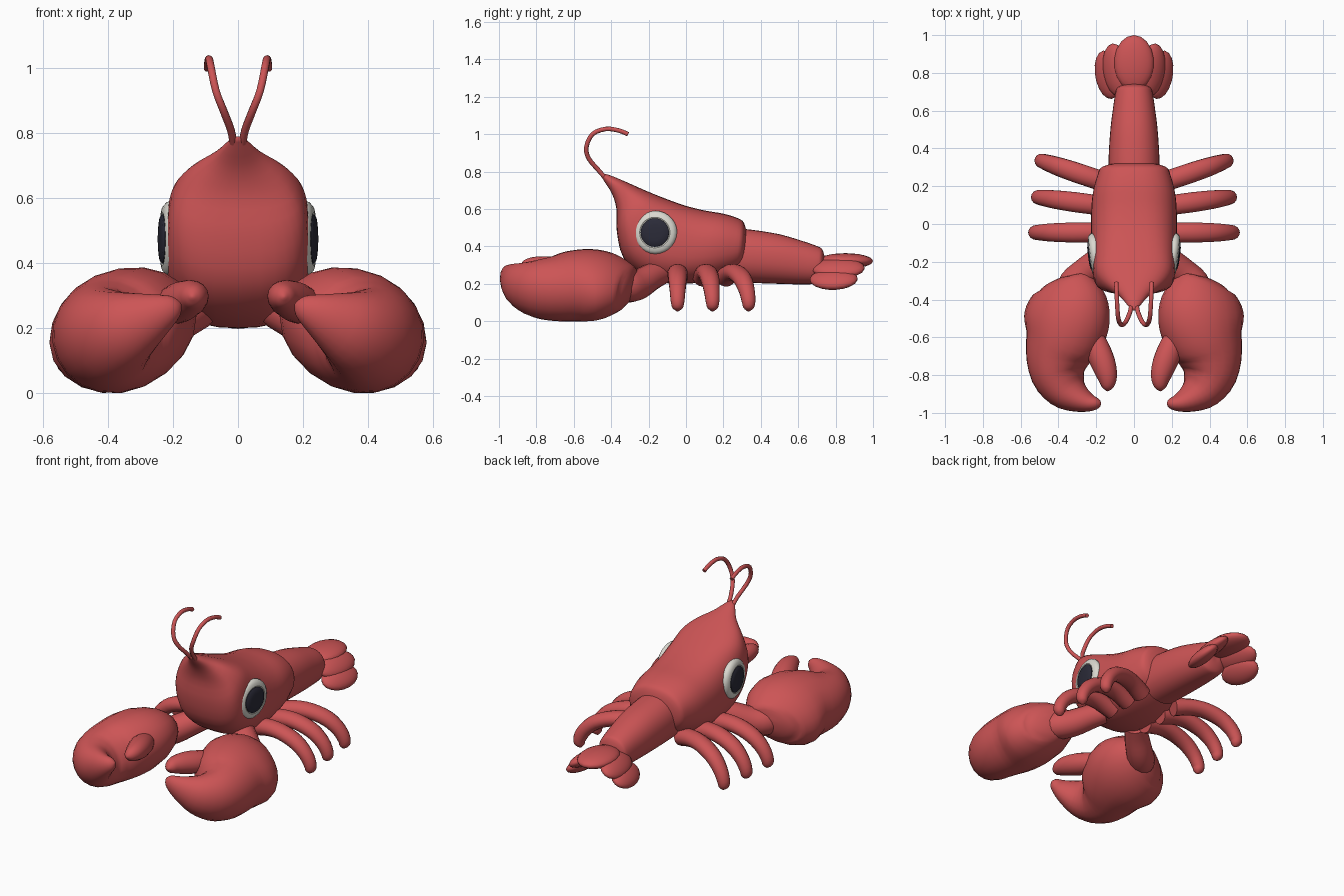
import bpy, bmesh, math
from mathutils import Vector, Matrix, Euler

if "Cube" in bpy.data.objects:
    bpy.data.objects.remove(bpy.data.objects["Cube"])


def material(name, rgb):
    m = bpy.data.materials.new(name)
    m.diffuse_color = (*rgb, 1)
    m.use_nodes = True
    m.node_tree.nodes["Principled BSDF"].inputs["Base Color"].default_value = m.diffuse_color
    return m


RED = material("shell red", (0.61, 0.09, 0.092))
WHITE = material("eye white", (0.70, 0.69, 0.63))
DARK = material("pupil dark", (0.024, 0.024, 0.04))


def finish(name, bm, mat, angle=50):
    bmesh.ops.recalc_face_normals(bm, faces=bm.faces[:])
    me = bpy.data.meshes.new(name)
    bm.to_mesh(me)
    bm.free()
    me.materials.append(mat)
    ob = bpy.data.objects.new(name, me)
    bpy.context.collection.objects.link(ob)
    bpy.ops.object.select_all(action='DESELECT')
    ob.select_set(True)
    bpy.context.view_layer.objects.active = ob
    bpy.ops.object.shade_smooth_by_angle(angle=math.radians(angle))
    return ob


def smooth_rows(rows, steps):
    """Catmull-Rom interpolation of rows of numbers."""
    out, n = [], len(rows)
    for i in range(n - 1):
        a, b, c, d = (rows[max(0, min(n - 1, k))] for k in (i - 1, i, i + 1, i + 2))
        for s in range(steps):
            t = s / steps
            out.append([0.5 * (2 * q + (r - p) * t + (2 * p - 5 * q + 4 * r - w) * t * t
                               + (3 * q - p - 3 * r + w) * t ** 3)
                        for p, q, r, w in zip(a, b, c, d)])
    return out + [list(rows[-1])]


def loft(name, rings, mat, sides=20):
    """Skin over rings given as (centre, half axis u, half axis v, squareness)."""
    bm = bmesh.new()
    loops = []
    for c, u, v, power in rings:
        loop = []
        for k in range(sides):
            a = 2 * math.pi * k / sides
            ca, sa = math.cos(a), math.sin(a)
            ca = math.copysign(abs(ca) ** (2 / power), ca)
            sa = math.copysign(abs(sa) ** (2 / power), sa)
            loop.append(bm.verts.new(c + u * ca + v * sa))
        loops.append(loop)
    for p, q in zip(loops, loops[1:]):
        for k in range(sides):
            j = (k + 1) % sides
            bm.faces.new((p[k], p[j], q[j], q[k]))
    bm.faces.new(loops[0])
    bm.faces.new(loops[-1])
    return finish(name, bm, mat)


def tube(name, rows, mat, side=1, up=(0, 0, 1), sides=16, steps=3):
    """Tube along rows of (x, y, z, half width, half thickness)."""
    rows = smooth_rows(rows, steps)
    pts = [Vector((r[0] * side, r[1], r[2])) for r in rows]
    up = Vector((up[0] * side, up[1], up[2]))
    rings = []
    for i, r in enumerate(rows):
        t = (pts[min(i + 1, len(pts) - 1)] - pts[max(i - 1, 0)]).normalized()
        u = t.cross(up).normalized()
        rings.append((pts[i], u * max(r[3], .003), u.cross(t) * max(r[4], .003), 2))
    return loft(name, rings, mat, sides)


def shell(name, rows):
    """Body section from rows of (top y, top z, bottom y, bottom z, half width, squareness)."""
    rings = []
    for ty, tz, by, bz, w, power in smooth_rows(rows, 3):
        top, bot = Vector((0, ty, tz)), Vector((0, by, bz))
        rings.append(((top + bot) / 2, Vector((max(w, .004), 0, 0)), (top - bot) / 2, power))
    return loft(name, rings, RED, 32)


# Head and thorax, with a pointed horn at the front
shell("body", [
    (-.455, .790, -.457, .780, .014, 2), (-.42, .785, -.435, .745, .036, 2),
    (-.36, .762, -.395, .68, .080, 2.1), (-.28, .727, -.372, .60, .158, 2.5),
    (-.20, .692, -.37, .48, .207, 2.9), (-.10, .652, -.335, .34, .220, 2.9),
    (0, .617, -.235, .245, .226, 2.7), (.10, .592, -.08, .20, .228, 2.5),
    (.20, .575, .10, .212, .220, 2.4), (.28, .55, .24, .255, .193, 2.3),
    (.31, .525, .295, .29, .168, 2.2), (.325, .47, .318, .34, .09, 2),
    (.328, .42, .326, .40, .01, 2)])

# Tail
shell("tail", [
    (.24, .50, .24, .21, .135, 2.2), (.36, .488, .36, .205, .134, 2.2),
    (.50, .465, .50, .200, .125, 2.2), (.62, .430, .62, .197, .11, 2.2),
    (.70, .402, .69, .200, .098, 2.2), (.728, .385, .718, .212, .085, 2.2),
    (.742, .34, .735, .25, .045, 2), (.744, .31, .738, .29, .01, 2)])


# Tail fan
def lobe(name, pos, radii, roll=0, yaw=0, side=1):
    bm = bmesh.new()
    rot = Euler((0, math.radians(roll * side), math.radians(yaw * side))).to_matrix().to_4x4()
    mat = Matrix.Translation((pos[0] * side, pos[1], pos[2])) @ rot @ Matrix.Diagonal((*radii, 1))
    bmesh.ops.create_uvsphere(bm, u_segments=18, v_segments=12, radius=1, matrix=mat)
    finish(name, bm, RED)


lobe("tail_fan_middle", (0, .852, .322), (.106, .148, .042))


# Eye discs turned from a profile of (radius, depth)
def disc(name, profile, mat, side):
    bm = bmesh.new()
    vs = [bm.verts.new((d, r, 0)) for r, d in profile]
    es = [bm.edges.new(e) for e in zip(vs, vs[1:])]
    bmesh.ops.spin(bm, geom=vs + es, cent=(0, 0, 0), axis=(1, 0, 0),
                   angle=2 * math.pi, steps=28, use_merge=True)
    bmesh.ops.remove_doubles(bm, verts=bm.verts[:], dist=.0005)
    rot = Euler((0, 0, math.radians(-7))).to_matrix().to_4x4()
    bm.transform(Matrix.Diagonal((side, 1, 1, 1)) @ Matrix.Translation((.203, -.163, .474)) @ rot)
    finish(name, bm, mat, 40)


for side, tag in ((1, "right"), (-1, "left")):
    lobe("tail_fan_side_" + tag, (.095, .815, .283), (.080, .142, .040), 35, -8, side)
    lobe("tail_fan_outer_" + tag, (.140, .79, .225), (.078, .13, .040), 38, -10, side)

    disc("eye_" + tag, [(0, -.03), (.105, -.03), (.117, .003), (.114, .016),
                        (.100, .028), (.082, .031), (.074, .026), (0, .026)], WHITE, side)
    disc("pupil_" + tag, [(0, .02), (.076, .02), (.076, .031), (.07, .036),
                          (.04, .040), (0, .041)], DARK, side)

    # Antennae
    path = [(.015, -.435, .77), (.022, -.47, .81), (.045, -.52, .87), (.068, -.533, .93),
            (.083, -.50, 1.0), (.089, -.43, 1.028), (.092, -.36, 1.02), (.094, -.31, 1.0)]
    tube("antenna_" + tag, [(*p, .012, .012) for p in path], RED, side, (1, 0, 0), 10)

    # Three walking legs, arched outwards and down, tapering to the tips
    for name, y0, y1, x1 in (("front", -.045, -.045, .525), ("middle", .09, .142, .51),
                             ("rear", .21, .335, .492)):
        shape = [(0, .235, .055, .052), (.25, .258, .054, .048), (.5, .256, .054, .044),
                 (.75, .222, .050, .043), (.92, .165, .043, .040), (1, .105, .037, .036),
                 (.992, .072, .028, .027), (.985, .054, .006, .006)]
        rows = [(.12 + (x1 - .12) * f, y0 + (y1 - y0) * f, z, w, r) for f, z, r, w in shape]
        tube(name + "_leg_" + tag, rows, RED, side, (0, 1, 0), 14)

    # Arm joining the body to the claw
    tube("arm_" + tag, [(.12, -.13, .262, .062, .065), (.18, -.19, .235, .072, .073),
                        (.255, -.255, .195, .078, .08), (.32, -.315, .18, .08, .08),
                        (.36, -.38, .18, .06, .06)], RED, side)

    # Claw with a hooked fixed finger, rolled so its outer edge is low
    def tilted(x, y, w, t, lift=0):
        return (x, y, .192 - .45 * (x - .36) + lift, w, t)

    normal = (.41, 0, .91)
    claw = [(.385, -.287, .03, .03), (.380, -.303, .125, .085), (.370, -.335, .178, .122),
            (.358, -.41, .222, .162), (.355, -.50, .235, .183), (.370, -.60, .215, .186),
            (.400, -.70, .176, .175), (.398, -.80, .144, .158), (.355, -.88, .110, .128),
            (.295, -.924, .075, .094), (.235, -.947, .047, .060), (.192, -.95, .027, .033),
            (.176, -.95, .004, .004)]
    tube("claw_" + tag, [tilted(*c) for c in claw], RED, side, normal, 20)

    # Movable finger of the claw
    finger = [(.250, -.55, .04, .045), (.215, -.61, .060, .056), (.182, -.69, .068, .062),
              (.155, -.76, .063, .058), (.14, -.82, .050, .047), (.14, -.865, .030, .030),
              (.142, -.885, .004, .004)]
    tube("claw_finger_" + tag, [tilted(*f, .005) for f in finger], RED, side, normal, 16)
